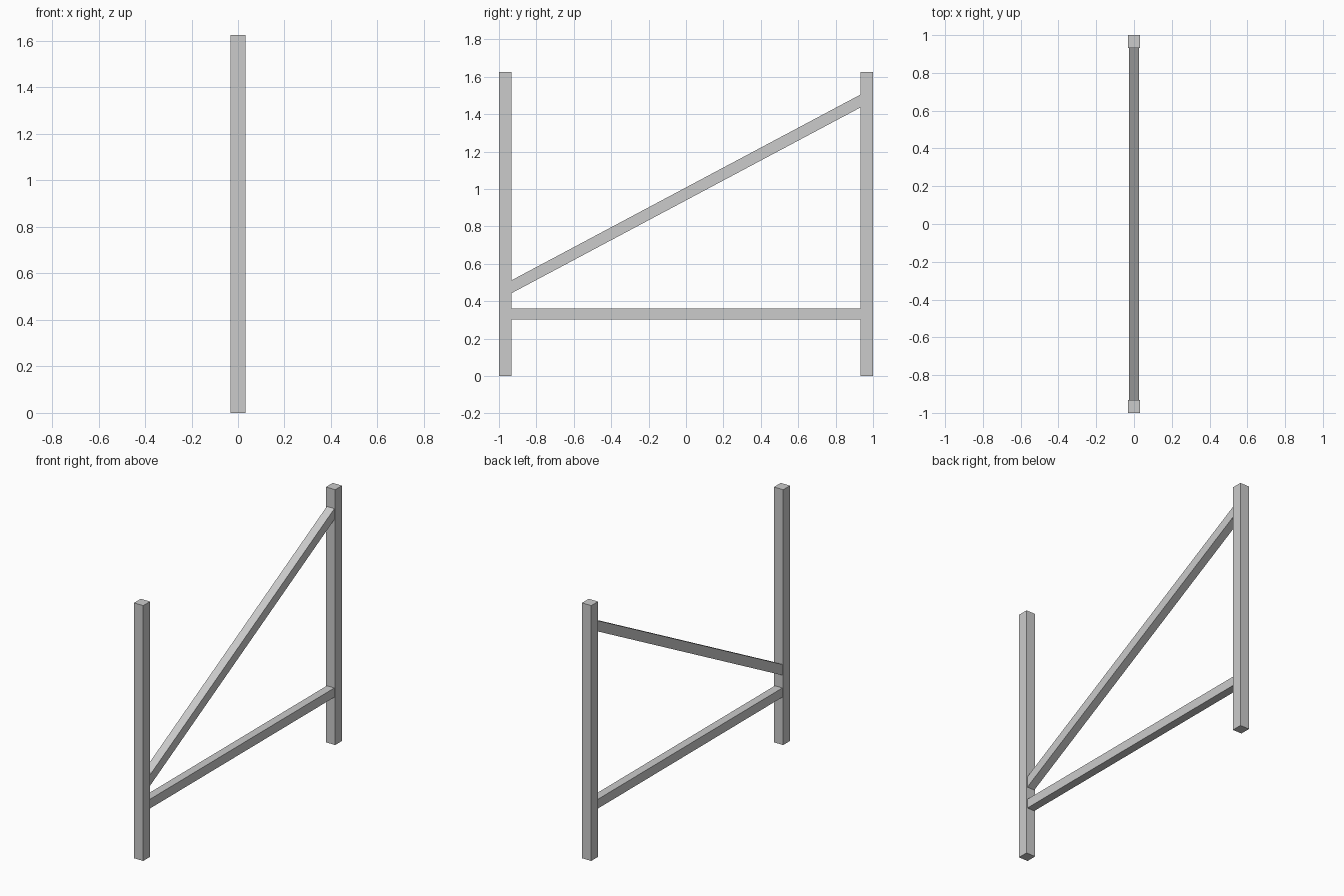
import bpy, bmesh

if "Cube" in bpy.data.objects:
    bpy.data.objects.remove(bpy.data.objects["Cube"])

POST_X, POST_Y, POST_H = 0.065, 0.068, 1.626
INNER = 1 - POST_Y      # inner face of each post
BAR_X = 0.053


def beam(name, profile, width):
    """Extrude a closed (y, z) outline along x, centred on x = 0."""
    bm = bmesh.new()
    face = bm.faces.new([bm.verts.new((-width / 2, y, z)) for y, z in profile])
    ext = bmesh.ops.extrude_face_region(bm, geom=[face])
    verts = [v for v in ext["geom"] if isinstance(v, bmesh.types.BMVert)]
    bmesh.ops.translate(bm, verts=verts, vec=(width, 0, 0))
    bmesh.ops.recalc_face_normals(bm, faces=bm.faces)
    mesh = bpy.data.meshes.new(name)
    bm.to_mesh(mesh)
    bm.free()
    obj = bpy.data.objects.new(name, mesh)
    bpy.context.collection.objects.link(obj)
    return obj


# Upright posts
for name, s in (("front_post", -1), ("back_post", 1)):
    beam(name, [(s, 0), (s * INNER, 0), (s * INNER, POST_H), (s, POST_H)], POST_X)

# Level rail between the posts
beam("lower_rail", [(-INNER, 0.303), (INNER, 0.303),
                    (INNER, 0.362), (-INNER, 0.362)], BAR_X)

# Sloping brace with ends cut flush to the posts
beam("diagonal_brace", [(-INNER, 0.443), (INNER, 1.435),
                        (INNER, 1.504), (-INNER, 0.512)], BAR_X)
